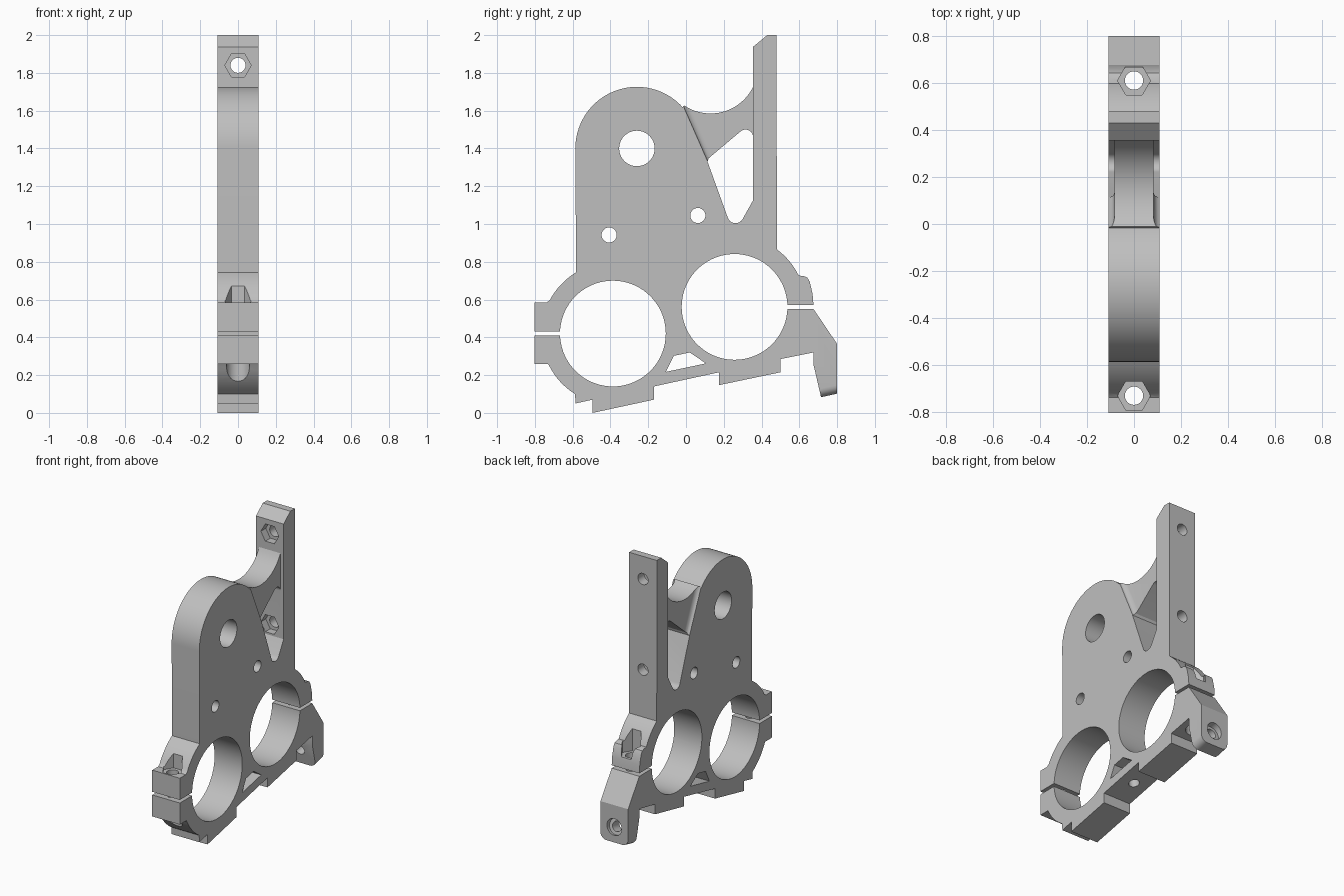
import bpy
import bmesh
from math import sin, cos, radians, pi
from mathutils import Vector

if "Cube" in bpy.data.objects:
    bpy.data.objects.remove(bpy.data.objects["Cube"], do_unlink=True)

HALF = 0.108   # half thickness of the plate
WEB = 0.083    # half thickness of the thin web


def arc(cy, cz, r, start, end, steps):
    """Points of a circular arc in the side plane, angles in degrees."""
    angles = [radians(start + (end - start) * i / steps) for i in range(steps + 1)]
    return [(cy + r * cos(a), cz + r * sin(a)) for a in angles]


def loft(name, rings):
    """Closed solid through rings that have equal point counts."""
    bm = bmesh.new()
    loops = [[bm.verts.new(p) for p in ring] for ring in rings]
    count = len(loops[0])
    for a, b in zip(loops, loops[1:]):
        for i in range(count):
            j = (i + 1) % count
            bm.faces.new((a[i], a[j], b[j], b[i]))
    bm.faces.new(loops[0][::-1])
    bm.faces.new(loops[-1])
    bmesh.ops.recalc_face_normals(bm, faces=bm.faces[:])
    mesh = bpy.data.meshes.new(name)
    bm.to_mesh(mesh)
    bm.free()
    obj = bpy.data.objects.new(name, mesh)
    bpy.context.collection.objects.link(obj)
    return obj


def prism(name, points, half):
    """Side profile extruded evenly across the thickness."""
    return loft(name, [[(x, y, z) for y, z in points] for x in (-half, half)])


def cut(cutter):
    """Subtract a cutter from the plate and discard it."""
    cutter.hide_render = True
    mod = plate.modifiers.new("cut", "BOOLEAN")
    mod.operation = "DIFFERENCE"
    mod.solver = "EXACT"
    mod.object = cutter
    bpy.ops.object.modifier_apply(modifier=mod.name)
    bpy.data.objects.remove(cutter, do_unlink=True)


def drill(start, end, radius, sides=32):
    """Cut a round or hexagonal hole between two points."""
    start, end = Vector(start), Vector(end)
    axis = (end - start).normalized()
    u = Vector((0, 1, 0)) if abs(axis.x) > 0.9 else Vector((1, 0, 0))
    v = axis.cross(u)
    turns = [2 * pi * i / sides for i in range(sides)]
    offsets = [(u * cos(t) + v * sin(t)) * radius for t in turns]
    cut(loft("drill_cutter", [[p + o for o in offsets] for p in (start, end)]))


# Outer silhouette, starting at the lower front pad
outline = [(-0.495, 0), (-0.17, 0.07), (-0.17, 0.14), (0.175, 0.215),
           (0.175, 0.147), (0.5, 0.215), (0.5, 0.285), (0.675, 0.32),
           (0.675, 0.255), (0.715, 0.083), (0.8, 0.102), (0.8, 0.365),
           (0.675, 0.55), (0.675, 0.57), (0.67, 0.63), (0.655, 0.695),
           (0.642, 0.717), (0.62, 0.725)]
outline += arc(0.257, 0.561, 0.378, 26, 53.7, 8)
outline += [(0.48, 2), (0.43, 2), (0.355, 1.938)]
outline += arc(0.13, 1.835, 0.25, -26, -124, 20)
outline += arc(-0.26, 1.4, 0.326, 42, 180, 36)
outline += arc(-0.387, 0.42, 0.378, 121, 152, 8)
outline += [(-0.737, 0.585), (-0.803, 0.585), (-0.803, 0.258), (-0.73, 0.258)]
outline += arc(-0.387, 0.42, 0.378, 207, 238, 8)
outline += [(-0.585, 0.05), (-0.495, 0.07)]

plate = prism("motor_mount_plate", outline, HALF)
bpy.context.view_layer.objects.active = plate
plate.select_set(True)

# Round the lower corners of the rear lug
bm = bmesh.new()
bm.from_mesh(plate.data)
corners = [e for e in bm.edges
           if all(v.co.y > 0.7 and v.co.z < 0.11 for v in e.verts)
           and abs(e.verts[0].co.x - e.verts[1].co.x) < 0.01]
bmesh.ops.bevel(bm, geom=corners, offset=0.045, segments=6, profile=0.5,
                affect="EDGES")
bm.to_mesh(plate.data)
bm.free()

# Rod bores and cross holes through the thickness
for y, z, r, sides in ((-0.387, 0.42, 0.28, 72), (0.257, 0.561, 0.28, 72),
                       (-0.26, 1.4, 0.094, 40), (-0.407, 0.942, 0.04, 24),
                       (0.063, 1.045, 0.04, 24)):
    drill((-0.3, y, z), (0.3, y, z), r, sides)

# Clamp slots
for y0, y1, z0, z1 in ((-0.9, -0.6, 0.41, 0.432), (0.45, 0.75, 0.55, 0.571)):
    cut(prism("slot_cutter", [(y0, z0), (y1, z0), (y1, z1), (y0, z1)], 0.3))

# Wedge opening beside the upright
wedge = arc(0.262, 1.047, 0.043, 200, 330, 10) + [(0.355, 1.125)]
wedge += arc(0.315, 1.46, 0.04, 0, 130, 10) + [(0.12, 1.348), (0.114, 1.33)]
cut(prism("wedge_cutter", wedge, 0.3))

# Small nut window between the bores
window = [(-0.107, 0.217), (0.105, 0.262), (0.02, 0.32), (-0.065, 0.302)]
cut(prism("window_cutter", window, 0.3))

# Thin the web on both sides with a filleted front edge
for side in (-1, 1):
    rings = []
    for step in range(7):
        t = radians(15 * step)
        x = WEB + (HALF - WEB) * (1 - cos(t))
        s = 0.04 * (1 - sin(t))
        rings.append([(side * x, y, z) for y, z in (
            (s - 0.03, 1.66), (s + 0.115, 1.33), (s + 0.18, 1.16),
            (0.355, 1.16), (0.355, 1.9))])
    rings.append([(side * 0.2, y, z) for _, y, z in rings[-1]])
    cut(loft("web_cutter", rings))

# Upright fixing holes with nut pockets
for z in (1.84, 1.2):
    drill((0, 0.3, z), (0, 0.6, z), 0.04, 24)
    drill((0, 0.3, z), (0, 0.41, z), 0.07, 6)

# Clamp bolts: shaft, nut pocket above, head recess below
for y, nut, head in ((-0.73, 0.57, 0.258), (0.61, 0.645, 0.4)):
    drill((0, y, 0.12), (0, y, 0.9), 0.039, 24)
    drill((0, y, nut), (0, y, 0.9), 0.07, 6)
    drill((0, y, 0.12), (0, y, head), 0.062, 28)

# Tilted bolt holes in the rear lug and the bottom groove
tilt = radians(12)
along = Vector((0, cos(tilt), sin(tilt)))
upward = Vector((0, -sin(tilt), cos(tilt)))
lug = Vector((0, 0.75, 0.2))
drill(lug - along * 0.1, lug + along * 0.15, 0.035, 24)
drill(lug + along * 0.02, lug + along * 0.15, 0.058, 28)
groove = Vector((0, 0, 0.18))
drill(groove - upward * 0.1, groove + upward * 0.09, 0.035, 24)

# Single grey plastic
grey = bpy.data.materials.new("grey_plastic")
grey.use_nodes = True
colour = (0.52, 0.52, 0.52, 1)
grey.diffuse_color = colour
grey.node_tree.nodes["Principled BSDF"].inputs["Base Color"].default_value = colour
plate.data.materials.clear()
plate.data.materials.append(grey)
for face in plate.data.polygons:
    face.material_index = 0
bpy.ops.object.shade_smooth_by_angle(angle=radians(28))
